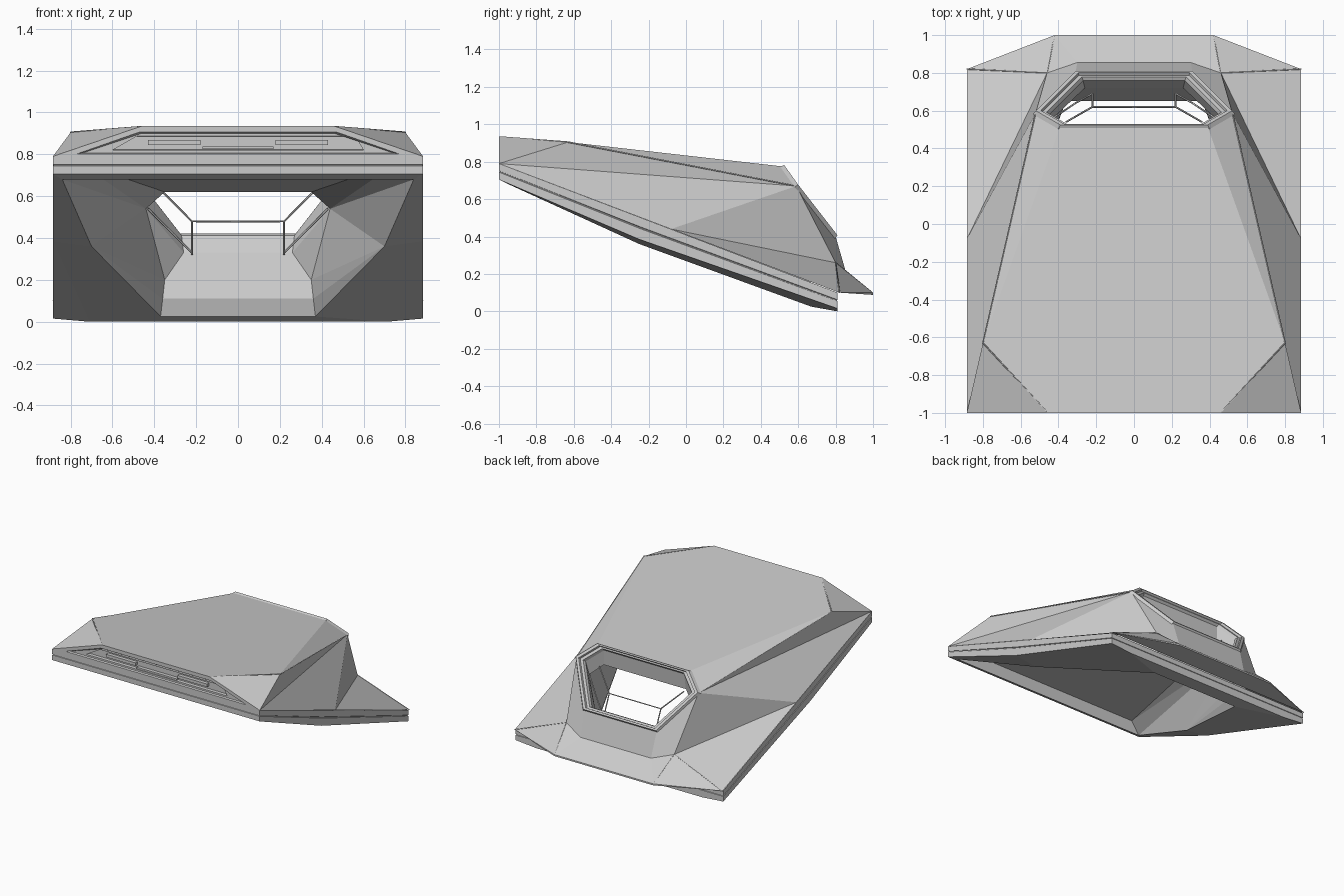
import bpy, bmesh
from mathutils import Vector

if "Cube" in bpy.data.objects:
    bpy.data.objects.remove(bpy.data.objects["Cube"])


def finish(bm, name, flip=False):
    bmesh.ops.remove_doubles(bm, verts=bm.verts, dist=0.0005)
    bmesh.ops.recalc_face_normals(bm, faces=bm.faces)
    if flip:
        bmesh.ops.reverse_faces(bm, faces=bm.faces)
    me = bpy.data.meshes.new(name)
    bm.to_mesh(me)
    bm.free()
    ob = bpy.data.objects.new(name, me)
    bpy.context.collection.objects.link(ob)
    return ob


def facets(name, pts, faces, flip=False):
    """Capital letters are points on +x, small letters their mirror images."""
    bm = bmesh.new()
    v = {}
    for k, (x, y, z) in pts.items():
        v[k] = bm.verts.new((x, y, z))
        v[k.lower()] = bm.verts.new((-x, y, z))
    for f in faces.split():
        bm.faces.new([v[c] for c in f])
        m = f.swapcase()[::-1]
        if set(m) != set(f):
            bm.faces.new([v[c] for c in m])
    return finish(bm, name, flip)


def loft(name, rings, cap=False):
    bm = bmesh.new()
    vs = [[bm.verts.new(p) for p in r] for r in rings]
    n = len(rings[0])
    for a, b in zip(vs, vs[1:]):
        for i in range(n):
            bm.faces.new((a[i], a[(i + 1) % n], b[(i + 1) % n], b[i]))
    if cap:
        bm.faces.new(vs[-1])
    return finish(bm, name)


def sym(half):
    """Close a half outline by mirroring it."""
    return [Vector(p) for p in half] + [Vector((-x, y, z)) for x, y, z in reversed(half)]


def rods(name, paths, radius):
    cu = bpy.data.curves.new(name, 'CURVE')
    cu.dimensions = '3D'
    cu.bevel_depth = radius
    cu.bevel_resolution = 0
    for path in paths:
        for s in (1, -1):
            sp = cu.splines.new('POLY')
            sp.points.add(len(path) - 1)
            for q, (x, y, z) in zip(sp.points, path):
                q.co = (s * x, y, z, 1)
    bpy.context.collection.objects.link(bpy.data.objects.new(name, cu))


def box(name, lo, hi):
    bm = bmesh.new()
    bmesh.ops.create_cube(bm, size=1)
    for v in bm.verts:
        v.co = [lo[i] + (v.co[i] + 0.5) * (hi[i] - lo[i]) for i in range(3)]
    return finish(bm, name)


# Faceted outer skin with the thin rear lip
O = dict(A=(.46, -1, .935), B=(.80, -.63, .905), C=(.52, .59, .67), D=(.39, .515, .775),
         E=(.31, .80, .40), F=(.885, -1, .79), G=(.885, -.08, .44), H=(.885, .82, .10),
         I=(.46, .80, .26), J=(.30, .855, .21), K=(.42, 1, .10), M=(.42, 1, .088))
facets("outer_skin", O, "ABDdba BCD ABF BCF FCG GCI GIH CEJI EejJ JjkK IJK IHK KMmk HMK HMmh")

# Inner skin, seen through the open underside
N = dict(A=(.76, -.93, .76), C=(.44, .55, .54), D=(.35, .50, .62),
         E=(.26, .72, .33), P=(.84, -.95, .68), Q=(.70, -.25, .36), S=(.37, .67, .025),
         T=(.36, .65, .11), J=(.35, .68, .20))
facets("inner_skin", N, "ADda ACD APpa ACP PCQ QCJ CEJ QJT QTS JEej TJjt STts", flip=True)

# Underside of the rim with the two rear pads
U = dict(A=(.885, -1, .705), B=(.885, -.25, .385), C=(.885, .81, .015), D=(.84, -.95, .68),
         E=(.70, -.25, .36), F=(.37, .67, .025), G=(.71, .81, 0), H=(.37, .81, 0))
facets("rim_underside", U, "ABED BGFE BCG GHF FHhf ADda CGHhgc")

# Sloped rim band with a fine groove
rings = []
for dz, mz, inset in ((0, 0, 0), (-.038, -.05, 0), (-.040, -.053, .004),
                      (-.044, -.057, .004), (-.046, -.06, 0), (-.085, -.119, 0)):
    x = .885 - inset
    rings.append(sym([(x, -1 + inset, .79 + dz), (x, -.25, .504 + mz), (x, .81 - inset, .10 + dz)]))
loft("rim_band", rings)

# Stepped rear window frame, running through to the inner skin
outer = sym([O[k] for k in "DCE"])
mid = sum(outer, Vector()) / 6
nor = Vector((0, .8, .6))
rings = [[mid + (p - mid) * s + nor * d for p in outer]
         for s, d in ((1.03, -.01), (1.0, .012), (.95, .012), (.94, -.004), (.89, -.004), (.87, -.025))]
rings.append(sym([N[k] for k in "DCE"]))
loft("window_frame", rings)

# Front face: recessed trapezoid panel and slot
rings = [sym([O["A"], O["F"]])]
for xt, zt, xb, zb, y in ((.47, .907, .77, .802, -1), (.46, .90, .74, .807, -.988),
                          (.56, .887, .60, .82, -.988), (.56, .885, .60, .822, -.965)):
    rings.append(sym([(xt, y, zt), (xb, y, zb)]))
loft("front_panel", rings, cap=True)
box("front_slot_bar", (-.17, -.992, .825), (.17, -.96, .838))
for side in (-1, 1):
    a, b = sorted((side * .18, side * .43))
    box("front_slot_rib", (a, -.992, .845), (b, -.96, .868))

# Thin brace inside the window
rods("window_brace", [[(.36, .54, .62), (.22, .62, .48), (0, .62, .48)],
                      [(.22, .62, .48), (.22, .69, .32)],
                      [(.43, .56, .54), (.31, .64, .42), (.22, .69, .33)]], .005)

# Fine trim along the main creases
rods("crease_trim", [[(.46, -.994, .932), O["B"], O["C"]],
                     [O["H"], O["I"], (.42, .995, .10)]], .004)
